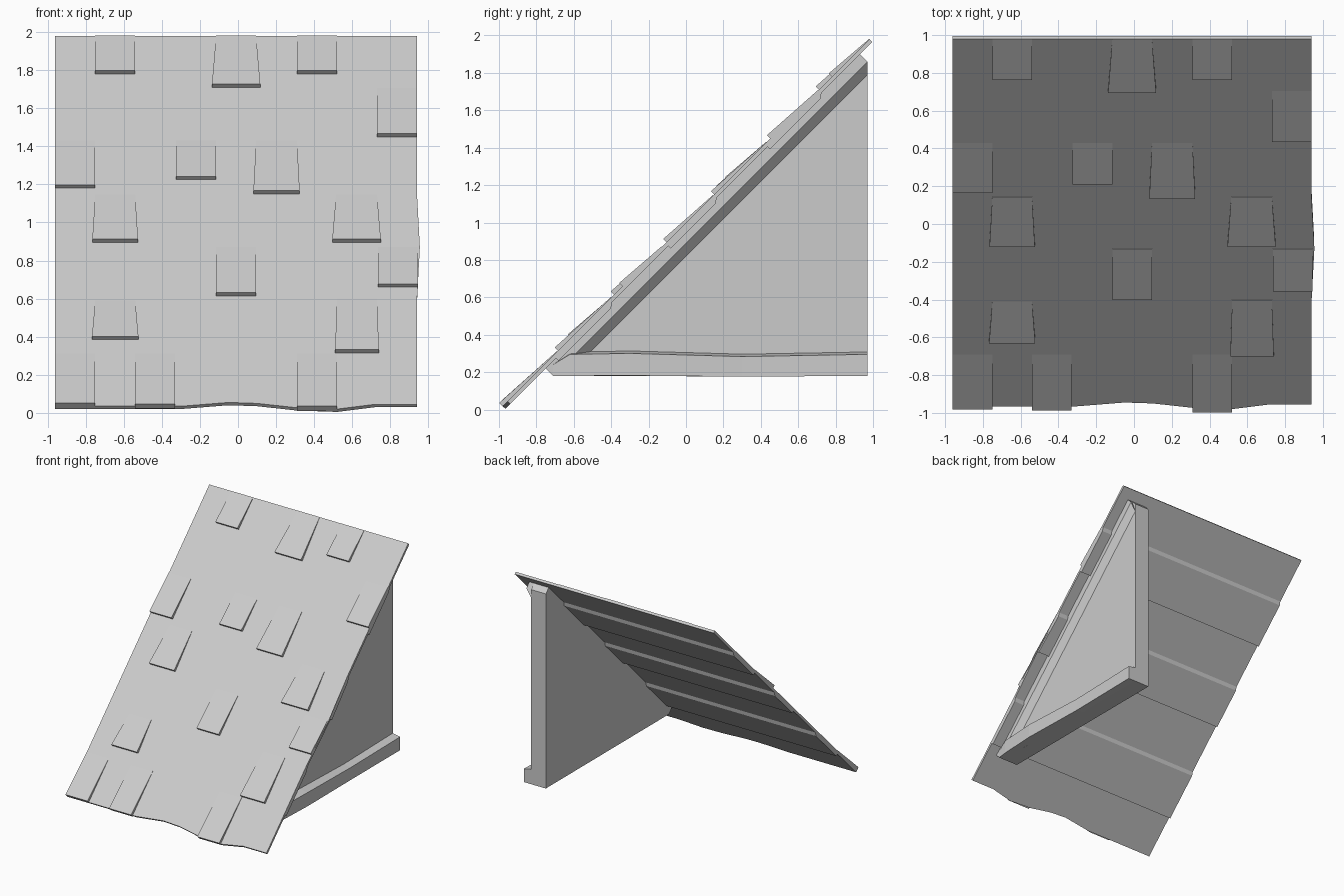
import bpy, bmesh

if "Cube" in bpy.data.objects:
    bpy.data.objects.remove(bpy.data.objects["Cube"], do_unlink=True)

stone = bpy.data.materials.new("plain grey")
stone.use_nodes = True
GREY = (0.6, 0.6, 0.6, 1)
stone.diffuse_color = GREY
stone.node_tree.nodes["Principled BSDF"].inputs["Base Color"].default_value = GREY
R = 0.5 ** 0.5


def slope(x, y, h=0.0):
    """Point on the 45 degree roof plane, raised by h along its normal."""
    return (x, y - h * R, y + 1 + h * R)


def loft(name, rings):
    """Solid through a row of matching closed rings of points."""
    bm = bmesh.new()
    rows = [[bm.verts.new(p) for p in ring] for ring in rings]
    n = len(rows[0])
    for a, b in zip(rows, rows[1:]):
        for i in range(n):
            j = (i + 1) % n
            bm.faces.new((a[i], a[j], b[j], b[i]))
    bm.faces.new(rows[0])
    bm.faces.new(rows[-1])
    bmesh.ops.recalc_face_normals(bm, faces=bm.faces)
    me = bpy.data.meshes.new(name)
    bm.to_mesh(me)
    bm.free()
    me.materials.append(stone)
    ob = bpy.data.objects.new(name, me)
    bpy.context.collection.objects.link(ob)
    return ob


# Roof slab: stepped underside, wavy eave, right edge bowed outward
THIN, THICK = -0.021, -0.04
section = [(0.98, 0), (0.15, 0), (-0.13, 0), (-0.4, 0), (None, 0), (None, THIN)]
for low, high in ((-0.71, -0.42), (-0.11, 0.14), (0.42, 0.7)):
    section += [(low, THIN), (low, THICK), (high - 0.01, THICK), (high + 0.01, THIN)]
section.append((0.98, THIN))
eave = [(-0.96, -0.965), (-0.3, -0.965), (-0.05, -0.945), (0.1, -0.95), (0.31, -0.973),
        (0.52, -0.98), (0.72, -0.955), (0.94, -0.955)]


def bow(x, y):
    return x + 0.015 * max(0, 1 - abs(y + 0.13) / 0.28) if x > 0.9 else x


loft("roof_slab", [[slope(bow(x, end if y is None else y), end if y is None else y, h)
                    for y, h in section] for x, end in eave])

# Raised shingles: left, right, upper y, lower y, flare at the lower end
shingles = [
    (-0.75, -0.54, 0.98, 0.78, 0), (-0.115, 0.095, 0.98, 0.71, 0.022),
    (0.31, 0.52, 0.98, 0.78, 0), (0.73, 0.94, 0.705, 0.45, 0),
    (-0.96, -0.75, 0.43, 0.18, 0), (-0.325, -0.115, 0.43, 0.225, 0),
    (0.095, 0.31, 0.43, 0.15, 0.014), (-0.75, -0.54, 0.145, -0.105, 0.015),
    (0.515, 0.73, 0.145, -0.105, 0.02), (-0.115, 0.095, -0.13, -0.385, 0),
    (0.735, 0.945, -0.13, -0.34, 0), (-0.75, -0.54, -0.41, -0.615, 0.017),
    (0.52, 0.73, -0.4, -0.685, 0.01), (-0.96, -0.75, -0.69, -0.965, 0),
    (-0.54, -0.33, -0.69, -0.97, 0), (0.31, 0.52, -0.69, -0.982, 0)]
LIP = 0.024
for i, (x0, x1, top, low, flare) in enumerate(shingles):
    def side(x, f):
        return [slope(x, top, -0.01), slope(x, top, 0.002),
                slope(x + f, low, LIP), slope(x + f, low, -0.01)]
    loft(f"shingle_{i + 1}", [side(x0, -flare), side(x1, flare)])

# Triangular gable wall
gable = [(-0.75, 0.22), (-0.71, 0.18), (0.97, 0.18), (0.97, 1.86), (0.93, 1.9)]
loft("gable_wall", [[(x, y, z) for y, z in gable] for x in (0.66, 0.8)])

# Sloping trim under the roof edge, bevelled along its lower side
outer = [(-0.75, 0.22), (-0.71, 0.18), (0.97, 1.86), (0.93, 1.9)]
inner = [(-0.75, 0.22), (-0.64, 0.18), (0.97, 1.79), (0.93, 1.9)]
loft("rake_trim", [[(x, y, z) for y, z in pts]
                   for x, pts in ((0.79, inner), (0.8, inner), (0.845, outer))])

# Slightly uneven base board
board = [(-0.71, 0.85, 0), (-0.62, 0.86, 0), (-0.3, 0.875, 0.005), (0.3, 0.865, -0.012),
         (0.97, 0.87, 0)]
loft("base_board", [[(0.79, y, 0.18), (x, y, 0.18 + d / 3),
                     (x, y, min(0.295, y + 0.95) + d), (0.79, y, min(0.31, y + 0.96) + d)]
                    for y, x, d in board])
